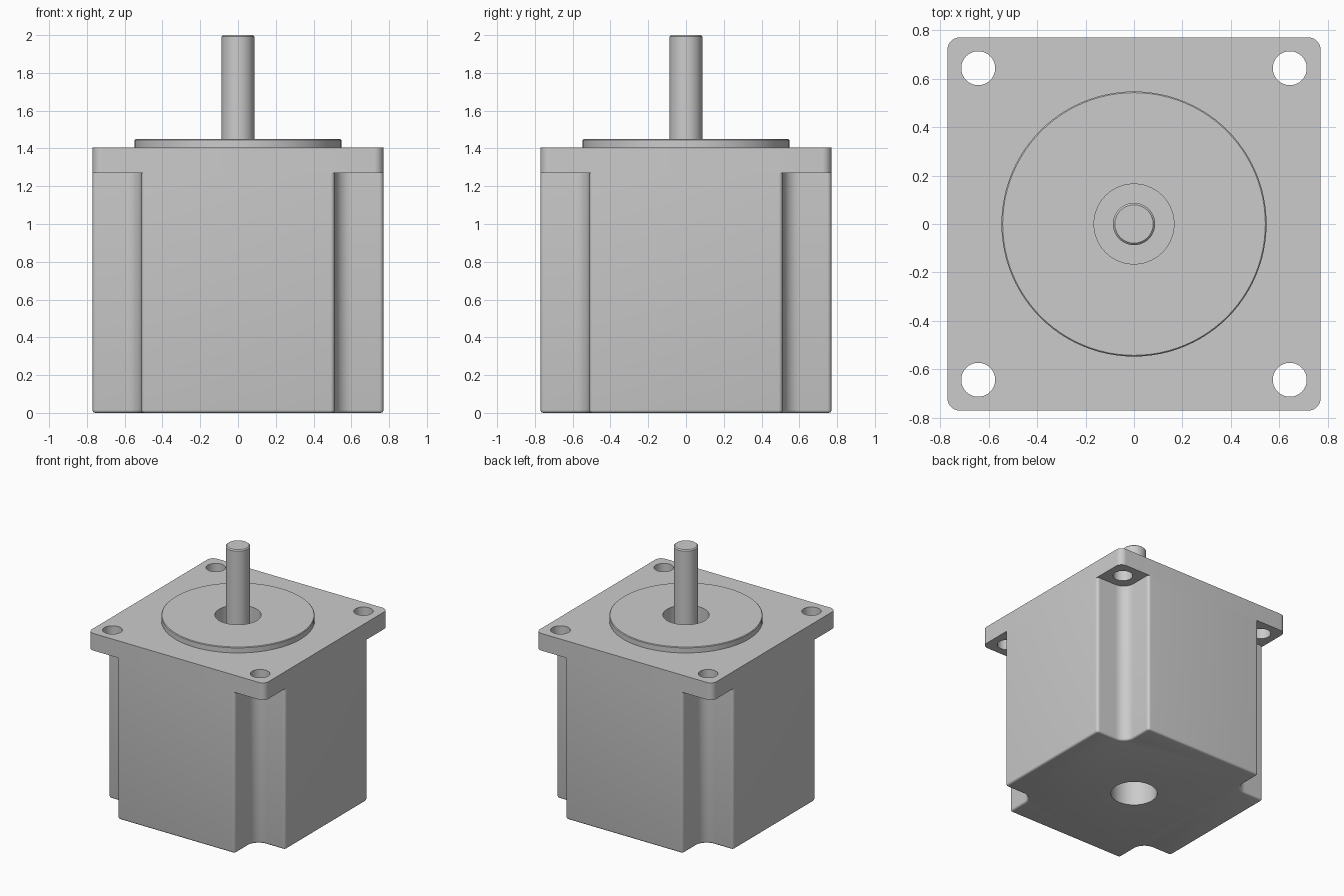
import bpy, bmesh
from math import radians, pi, cos, sin
from mathutils import Vector, Matrix

if "Cube" in bpy.data.objects:
    bpy.data.objects.remove(bpy.data.objects["Cube"])

metal = bpy.data.materials.new("grey_metal")
metal.use_nodes = True
COLOUR = (0.6, 0.6, 0.6, 1)
metal.diffuse_color = COLOUR
metal.node_tree.nodes["Principled BSDF"].inputs["Base Color"].default_value = COLOUR

HALF = 0.77                         # half width of body and flange
NOTCH = 0.512                       # inner wall of the corner notches
FLANGE_Z, TOP_Z, BOSS_Z = 1.27, 1.405, 1.45
HOLE = 0.643                        # bolt hole position
BORE_R, BORE_DEPTH = 0.165, 0.2


def make_object(name, bm):
    bmesh.ops.recalc_face_normals(bm, faces=bm.faces)
    mesh = bpy.data.meshes.new(name)
    bm.to_mesh(mesh)
    bm.free()
    obj = bpy.data.objects.new(name, mesh)
    bpy.context.collection.objects.link(obj)
    mesh.materials.append(metal)
    return obj


def activate(obj):
    bpy.ops.object.select_all(action="DESELECT")
    obj.select_set(True)
    bpy.context.view_layer.objects.active = obj


def rounded(corners, steps=8):
    """Replace each (point, radius) right-angled corner by a fillet arc."""
    out = []
    for i, (p, r) in enumerate(corners):
        a = (corners[i - 1][0] - p).normalized()
        b = (corners[(i + 1) % len(corners)][0] - p).normalized()
        centre = p + (a + b) * r
        for k in range(steps + 1):
            t = k / steps * pi / 2
            out.append(centre - b * r * cos(t) - a * r * sin(t))
    return out


def four_way(corner):
    """Repeat one corner's points around the square."""
    return [(Matrix.Rotation(q * pi / 2, 2) @ Vector(p), r)
            for q in range(4) for p, r in corner]


def prism(name, outline, z0, z1, bottom_round=0):
    bm = bmesh.new()
    base = bm.faces.new([bm.verts.new((p.x, p.y, z0)) for p in outline])
    top = bmesh.ops.extrude_face_region(bm, geom=[base], use_keep_orig=True)["geom"]
    for v in top:
        if isinstance(v, bmesh.types.BMVert):
            v.co.z = z1
    if bottom_round:
        rim = [e for e in bm.edges if all(v.co.z == z0 for v in e.verts)]
        bmesh.ops.bevel(bm, geom=rim, offset=bottom_round, segments=3,
                        profile=0.5, affect="EDGES")
    return make_object(name, bm)


def cylinder(name, r, z0, z1, x=0, y=0, chamfer=0):
    bm = bmesh.new()
    bmesh.ops.create_cone(bm, cap_ends=True, segments=96, radius1=r, radius2=r,
                          depth=z1 - z0,
                          matrix=Matrix.Translation((x, y, (z0 + z1) / 2)))
    if chamfer:
        rim = [e for e in bm.edges if all(v.co.z > z1 - 0.001 for v in e.verts)]
        bmesh.ops.bevel(bm, geom=rim, offset=chamfer, segments=1, affect="EDGES")
    return make_object(name, bm)


def cut(targets, cutter):
    for obj in targets:
        mod = obj.modifiers.new("cut", "BOOLEAN")
        mod.operation, mod.solver, mod.object = "DIFFERENCE", "EXACT", cutter
        activate(obj)
        bpy.ops.object.modifier_apply(modifier=mod.name)
    bpy.data.objects.remove(cutter)


# Main body with a filleted notch along each vertical corner
body = prism("motor_body", rounded(four_way([
    ((HALF, NOTCH), 0.022), ((NOTCH, NOTCH), 0.09), ((NOTCH, HALF), 0.022)])),
    0, FLANGE_Z, bottom_round=0.015)

# Square mounting flange and raised round boss
flange = prism("mounting_flange", rounded(four_way([((HALF, HALF), 0.05)])),
               FLANGE_Z, TOP_Z)
boss = cylinder("pilot_boss", 0.547, TOP_Z, BOSS_Z, chamfer=0.005)

# Shaft recess, rear bore and bolt holes
cut([body, flange, boss],
    cylinder("recess_cutter", BORE_R, BOSS_Z - BORE_DEPTH, BOSS_Z + 0.1))
cut([body], cylinder("rear_cutter", BORE_R, -0.1, BORE_DEPTH))
for sx in (-1, 1):
    for sy in (-1, 1):
        cut([flange], cylinder("bolt_cutter", 0.07, FLANGE_Z - 0.1, TOP_Z + 0.1,
                               sx * HOLE, sy * HOLE))

# Output shaft
shaft = cylinder("output_shaft", 0.087, BOSS_Z - BORE_DEPTH - 0.05, 2, chamfer=0.008)

for obj in (body, flange, boss, shaft):
    activate(obj)
    bpy.ops.object.shade_smooth_by_angle(angle=radians(35))
